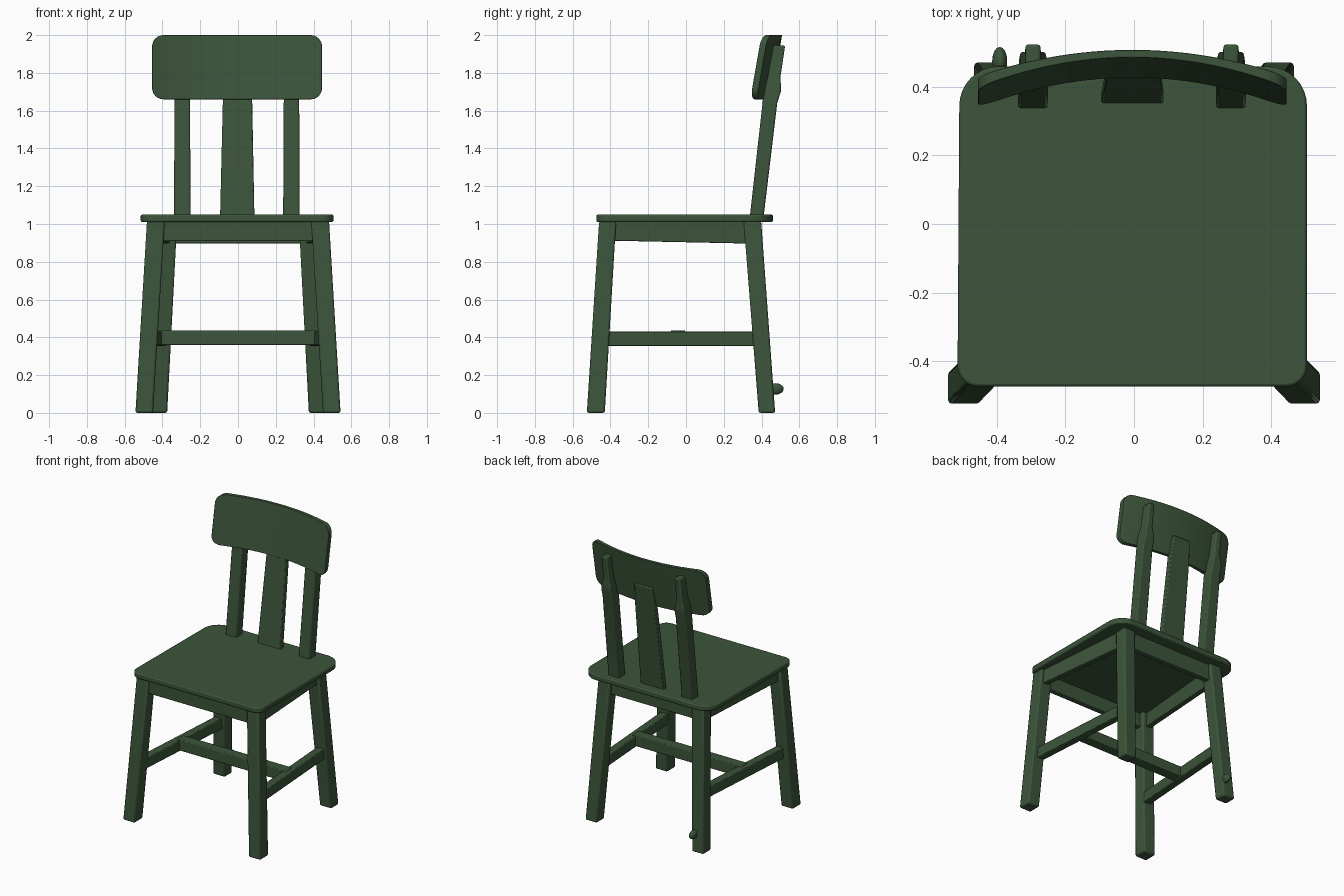
import bpy, bmesh, math

if "Cube" in bpy.data.objects:
    bpy.data.objects.remove(bpy.data.objects["Cube"])

green = bpy.data.materials.new("dark green paint")
green.diffuse_color = (0.045, 0.09, 0.043, 1)
green.use_nodes = True
green.node_tree.nodes["Principled BSDF"].inputs["Base Color"].default_value = green.diffuse_color


def finish(name, bm, bevel=0.007):
    bmesh.ops.recalc_face_normals(bm, faces=bm.faces)
    me = bpy.data.meshes.new(name)
    bm.to_mesh(me)
    bm.free()
    me.materials.append(green)
    ob = bpy.data.objects.new(name, me)
    bpy.context.collection.objects.link(ob)
    if bevel:
        m = ob.modifiers.new("soft edges", 'BEVEL')
        m.width, m.segments = bevel, 2
        m.limit_method, m.angle_limit = 'ANGLE', math.radians(40)
    bpy.ops.object.select_all(action='DESELECT')
    ob.select_set(True)
    bpy.context.view_layer.objects.active = ob
    bpy.ops.object.shade_smooth_by_angle(angle=math.radians(35))
    return ob


def loft(name, sections, bevel=0.007):
    """Join equal-length point rings into a closed solid."""
    bm = bmesh.new()
    rings = [[bm.verts.new(p) for p in s] for s in sections]
    n = len(rings[0])
    for a, b in zip(rings, rings[1:]):
        for i in range(n):
            j = (i + 1) % n
            bm.faces.new((a[i], a[j], b[j], b[i]))
    bm.faces.new(rings[0])
    bm.faces.new(rings[-1])
    return finish(name, bm, bevel)


def flat(x0, x1, y0, y1, z):
    return [(x0, y0, z), (x1, y0, z), (x1, y1, z), (x0, y1, z)]


def across(x, y0, y1, z0, z1):
    return [(x, y0, z0), (x, y1, z0), (x, y1, z1), (x, y0, z1)]


def along(x0, x1, y, z0, z1):
    return [(x0, y, z0), (x1, y, z0), (x1, y, z1), (x0, y, z1)]


# Seat: board with small front corners and larger rear corners
outline = []
for cx, cy, r, start in ((0.445, -0.415, 0.06, -90), (0.39, 0.345, 0.115, 0),
                         (-0.395, 0.345, 0.115, 90), (-0.455, -0.415, 0.06, 180)):
    for k in range(9):
        a = math.radians(start + k * 90 / 8)
        outline.append((cx + r * math.cos(a), cy + r * math.sin(a)))
loft("seat", [[(x, y, z) for x, y in outline] for z in (1.01, 1.05)], 0.008)

for s, side in ((-1, "left"), (1, "right")):
    # Splayed legs
    loft("front_leg_" + side, [flat(s * 0.45, s * 0.543, -0.525, -0.43, 0),
                               flat(s * 0.388, s * 0.482, -0.46, -0.37, 1.015)], 0.01)
    loft("rear_leg_" + side, [flat(s * 0.375, s * 0.467, 0.385, 0.472, 0),
                              flat(s * 0.322, s * 0.415, 0.305, 0.398, 1.015)], 0.01)
    # Side apron and side stretcher, converging toward the back
    loft("side_apron_" + side, [along(s * 0.425, s * 0.465, -0.41, 0.912, 1.015),
                                along(s * 0.36, s * 0.40, 0.35, 0.896, 1.015)], 0.004)
    loft("side_stretcher_" + side, [along(s * 0.43, s * 0.485, -0.43, 0.355, 0.432),
                                    along(s * 0.375, s * 0.43, 0.38, 0.355, 0.432)], 0.005)
    # Back post, thinning behind the headrest, with a small shoulder
    c = 0.283 if s > 0 else -0.295
    loft("back_post_" + side, [flat(c - 0.044, c + 0.044, 0.337, 0.41, 1.03),
                               flat(c - 0.041, c + 0.041, 0.405, 0.483, 1.64),
                               flat(c - 0.038, c + 0.038, 0.412, 0.502, 1.70),
                               flat(c - 0.034, c + 0.034, 0.417, 0.502, 1.74),
                               flat(c - 0.024, c + 0.024, 0.425, 0.500, 1.78),
                               flat(c - 0.022, c + 0.022, 0.445, 0.525, 1.945)], 0.008)

# Front and rear aprons
loft("front_apron", [across(x, -0.445, -0.405, 0.91, 1.015) for x in (-0.41, 0.41)], 0.004)
loft("rear_apron", [across(x, 0.335, 0.375, 0.896, 1.015) for x in (-0.35, 0.35)], 0.004)

# Cross stretcher joining the side stretchers
loft("cross_stretcher", [across(x, -0.08, -0.005, 0.36, 0.437) for x in (-0.43, 0.43)], 0.005)

# Central back slat
loft("back_slat", [flat(-0.095, 0.087, 0.35, 0.388, 1.03),
                   flat(-0.08, 0.075, 0.432, 0.472, 1.66),
                   flat(-0.07, 0.066, 0.455, 0.49, 1.80)], 0.006)

# Headrest: tilted, curved panel with rounded ends
r, half, high = 0.06, 0.45, 0.17
cols = [(half - r + r * math.sin(math.radians(a)), high - r + r * math.cos(math.radians(a)))
        for a in range(0, 91, 15)]
cols = ([(-x, h) for x, h in reversed(cols)]
        + [(x * 0.039, high) for x in range(-9, 10)] + cols)
sections = []
for x, h in cols:
    ring = []
    for dz, t in ((-h, 0), (h, 0), (h, 1), (-h, 1)):
        bow = 0.088 * (x / half) ** 2
        y = 0.457 + 0.175 * dz - bow + t * (0.022 + 0.012 * (x / half) ** 2)
        ring.append((x - 0.005, y, 1.83 + dz))
    sections.append(ring)
loft("headrest", sections, 0.005)

# Small peg on the rear left leg
bm = bmesh.new()
bmesh.ops.create_uvsphere(bm, u_segments=16, v_segments=10, radius=1)
for v in bm.verts:
    v.co = (-0.392 + 0.022 * v.co.x, 0.475 + 0.042 * v.co.y, 0.127 + 0.03 * v.co.z)
finish("leg_peg", bm, 0)
